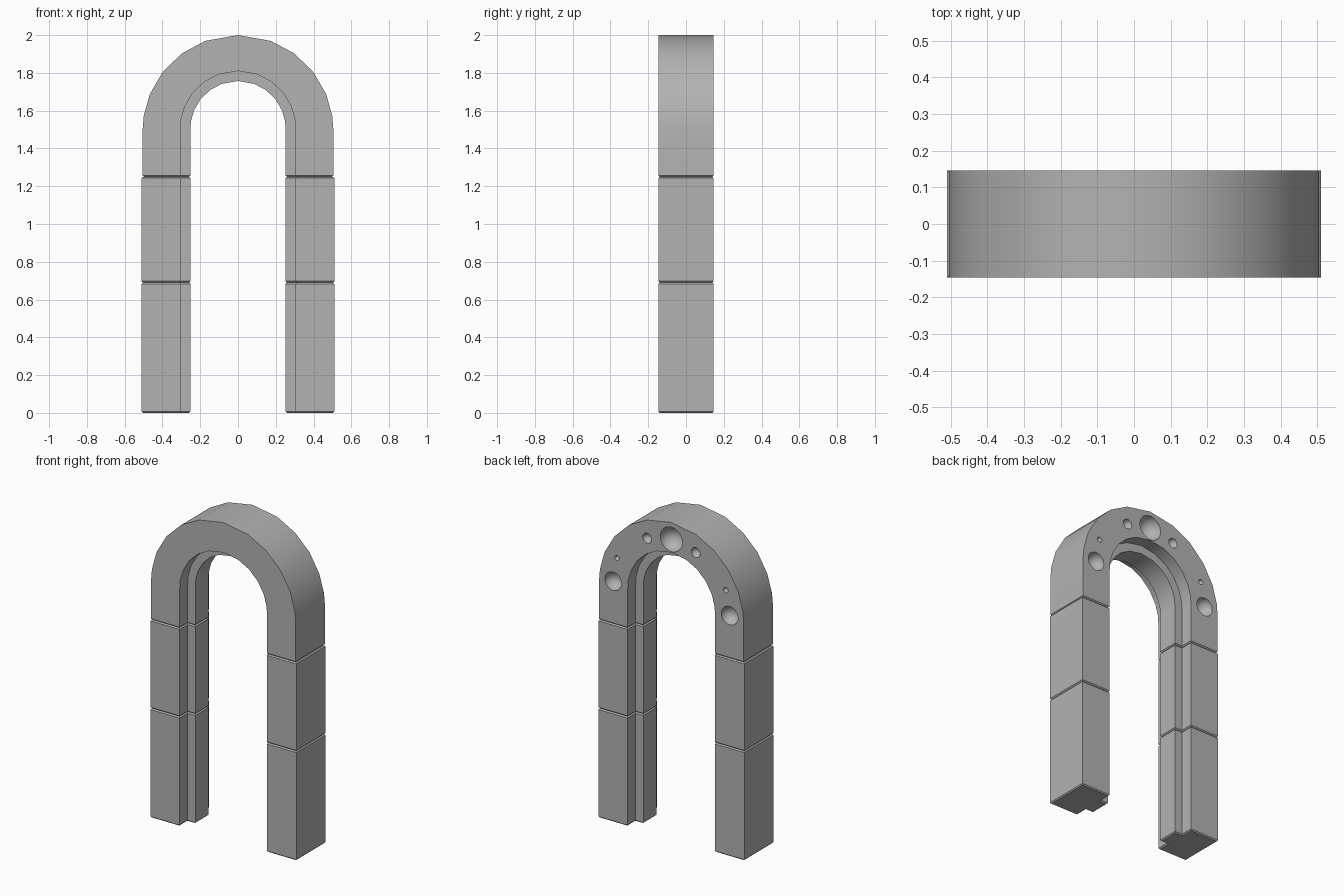
import bpy, bmesh
from math import cos, sin, pi, radians

cube = bpy.data.objects.get("Cube")
if cube:
    bpy.data.objects.remove(cube, do_unlink=True)

grey = bpy.data.materials.new("stone grey")
grey.use_nodes = True
colour = (0.45, 0.45, 0.45, 1)
grey.diffuse_color = colour
grey.node_tree.nodes["Principled BSDF"].inputs["Base Color"].default_value = colour

DEPTH = 0.146       # half depth of the body
RIB = 0.066         # half depth of the inner rib
CHAMFER = 0.007


def section(outer, inset):
    """T-shaped cross-section as (radius, y), optionally shrunk."""
    o, i, r = outer - inset, 0.305 + inset, 0.252 + inset
    d, w = DEPTH - inset, RIB - inset
    return [(o, -d), (o, d), (i, d), (i, w), (r, w), (r, -w), (i, -w), (i, -d)]


def make_object(name, bm):
    bmesh.ops.recalc_face_normals(bm, faces=bm.faces)
    mesh = bpy.data.meshes.new(name)
    bm.to_mesh(mesh)
    bm.free()
    mesh.materials.append(grey)
    obj = bpy.data.objects.new(name, mesh)
    bpy.context.collection.objects.link(obj)
    return obj


def loft(name, rings):
    """Join successive rings of points and cap both ends."""
    bm = bmesh.new()
    loops = [[bm.verts.new(p) for p in ring] for ring in rings]
    n = len(loops[0])
    for a, b in zip(loops, loops[1:]):
        for k in range(n):
            j = (k + 1) % n
            bm.faces.new((a[k], a[j], b[j], b[k]))
    bm.faces.new(loops[0])
    bm.faces.new(loops[-1])
    return make_object(name, bm)


def straight_ring(side, z, outer, inset=0):
    return [(side * r, y, z) for r, y in section(outer, inset)]


def arc_ring(angle, outer):
    ring = []
    for r, y in section(outer, 0):
        centre = 1.495 if r > 0.4 else 1.505
        ring.append((r * cos(angle), y, centre + r * sin(angle)))
    return ring


def smooth(obj):
    bpy.ops.object.select_all(action="DESELECT")
    obj.select_set(True)
    bpy.context.view_layer.objects.active = obj
    bpy.ops.object.shade_smooth_by_angle(angle=radians(30))


# Stacked leg blocks with chamfered ends
for side, word in ((1, "left"), (-1, "right")):
    for level, low, high in (("lower", 0, 0.69), ("upper", 0.69, 1.25)):
        rings = [straight_ring(side, z, 0.51, inset) for z, inset in (
            (low, CHAMFER), (low + CHAMFER, 0), (high - CHAMFER, 0), (high, CHAMFER))]
        smooth(loft(f"{word}_{level}_leg_block", rings))

# Curved top block
R = 0.505
quarter = [radians(a) for a in (9, 22.5, 38, 54, 70)]
angles = quarter + [pi / 2] + [pi - a for a in reversed(quarter)]
ends = [(1.25, CHAMFER), (1.25 + CHAMFER, 0), (1.5, 0)]
rings = [straight_ring(1, z, R, s) for z, s in ends]
rings += [arc_ring(a, R) for a in angles]
rings += [straight_ring(-1, z, R, s) for z, s in reversed(ends)]
arch = loft("arch_block", rings)

# Round sockets in the back of the arch
bm = bmesh.new()
sockets = [(0, 1.893, 0.077)]
for side in (1, -1):
    sockets += [(side * 0.17, 1.855, 0.031), (side * 0.38, 1.674, 0.016),
                (side * 0.407, 1.52, 0.058)]
for x, z, radius in sockets:
    ball = bmesh.ops.create_uvsphere(bm, u_segments=24, v_segments=16, radius=radius)
    bmesh.ops.translate(bm, verts=ball["verts"], vec=(x, DEPTH, z))
cutter = make_object("socket_cutter", bm)
cutter.hide_render = True
cut = arch.modifiers.new("sockets", "BOOLEAN")
cut.operation = "DIFFERENCE"
cut.solver = "EXACT"
cut.object = cutter
bpy.context.view_layer.objects.active = arch
bpy.ops.object.modifier_apply(modifier=cut.name)
bpy.data.objects.remove(cutter, do_unlink=True)
smooth(arch)
